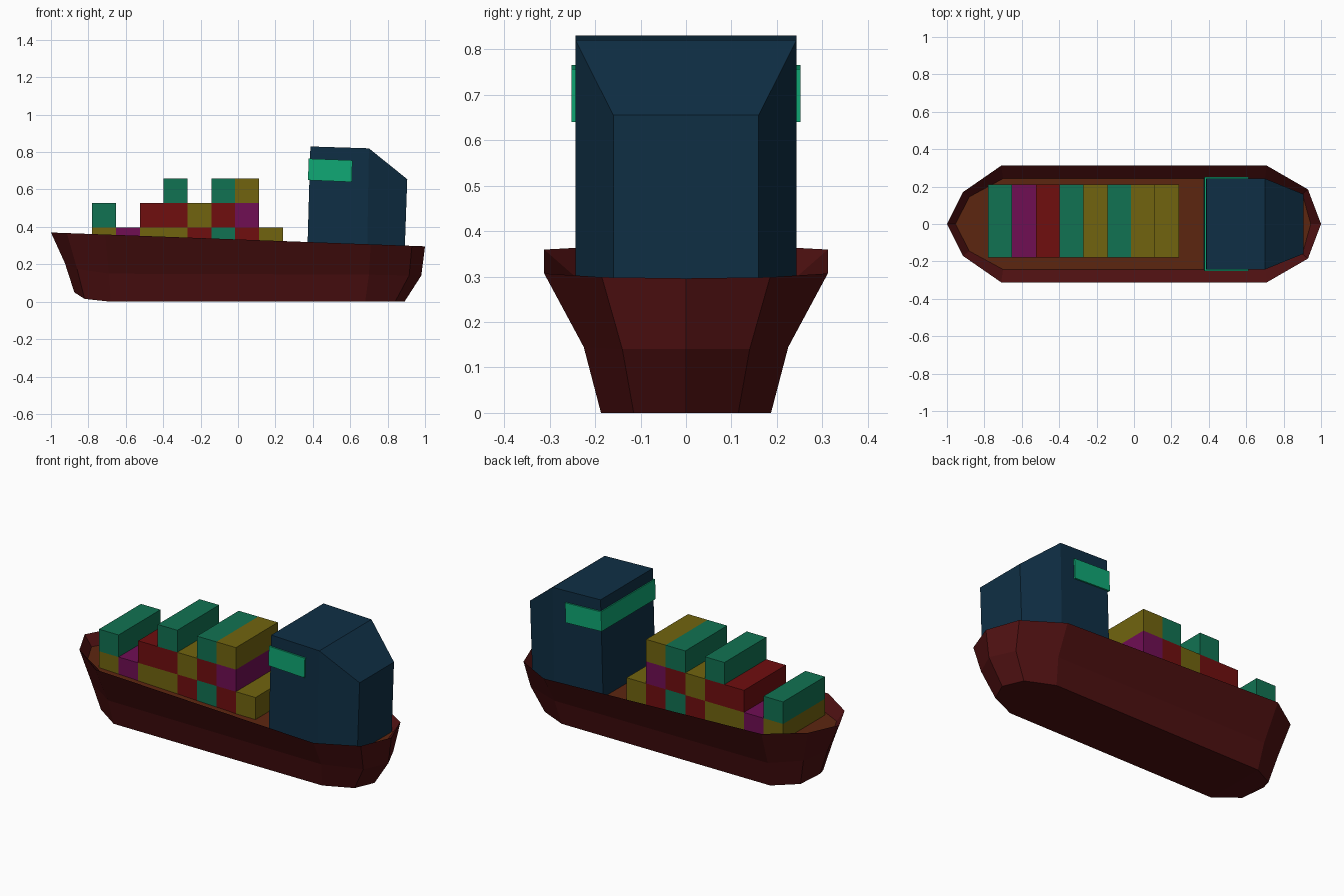
import bpy
import bmesh

if "Cube" in bpy.data.objects:
    bpy.data.objects.remove(bpy.data.objects["Cube"], do_unlink=True)


def material(name, *rgb):
    """Flat material from 0-255 display values, stored as linear."""
    lin = [((c / 255 + 0.055) / 1.055) ** 2.4 for c in rgb] + [1]
    mat = bpy.data.materials.new(name)
    mat.use_nodes = True
    mat.diffuse_color = lin
    bsdf = mat.node_tree.nodes["Principled BSDF"]
    bsdf.inputs["Base Color"].default_value = lin
    bsdf.inputs["Roughness"].default_value = 0.9
    return mat


hull_red = material("hull maroon", 78, 16, 17)
deck_brown = material("deck brown", 93, 38, 16)
house_blue = material("house navy", 15, 47, 69)
window_green = material("window green", 16, 168, 117)
paints = {
    "g": material("container green", 17, 114, 82),
    "r": material("container red", 112, 14, 15),
    "y": material("container yellow", 113, 100, 15),
    "m": material("container magenta", 112, 14, 84),
}


def finish(bm, name, mats):
    bmesh.ops.recalc_face_normals(bm, faces=bm.faces)
    mesh = bpy.data.meshes.new(name)
    bm.to_mesh(mesh)
    bm.free()
    for mat in mats:
        mesh.materials.append(mat)
    obj = bpy.data.objects.new(name, mesh)
    bpy.context.collection.objects.link(obj)
    return obj


def loft(name, levels, mats):
    """Join levels of half outlines (x, y, z), mirrored over y = 0.
    Both ends are capped; the last cap takes the last material."""
    bm = bmesh.new()
    rings = []
    for half in levels:
        left = [bm.verts.new(p) for p in half]
        right = [v if v.co.y == 0 else bm.verts.new((v.co.x, -v.co.y, v.co.z))
                 for v in left]
        rings.append((left, right))

    def face(verts, slot=0):
        verts = list(dict.fromkeys(verts))
        if len(verts) > 2:
            bm.faces.new(verts).material_index = slot

    n = len(levels[0])
    for (l0, r0), (l1, r1) in zip(rings, rings[1:]):
        for i in range(n - 1):
            face([l0[i], l0[i + 1], l1[i + 1], l1[i]])
            face([r0[i], r1[i], r1[i + 1], r0[i + 1]])
        for i in (0, n - 1):
            face([l0[i], l1[i], r1[i], r0[i]])
    for (left, right), slot in ((rings[0], 0), (rings[-1], len(mats) - 1)):
        for i in range(n - 1):
            face([left[i], right[i], right[i + 1], left[i + 1]], slot)
    return finish(bm, name, mats)


def box(name, low, high, mat):
    bm = bmesh.new()
    bmesh.ops.create_cube(bm, size=1)
    for v in bm.verts:
        v.co = [a if c < 0 else b for c, a, b in zip(v.co, low, high)]
    return finish(bm, name, [mat])


def sheer(outline, drop=0):
    """Lift a plan outline to the line of the rim, falling toward the stern."""
    return [(x, y, 0.333 - 0.037 * x - drop) for x, y in outline]


# Hull: keel, knuckle, rim, then the inner bulwark down to the deck
keel = [(-0.875, 0, 0.05), (-0.82, 0.105, 0.015), (-0.68, 0.187, 0),
        (0.68, 0.187, 0), (0.84, 0.115, 0), (0.89, 0, 0)]
knuckle = [(-0.925, 0, 0.205), (-0.86, 0.135, 0.175), (-0.69, 0.225, 0.15),
           (0.70, 0.225, 0.145), (0.915, 0.14, 0.14), (0.98, 0, 0.14)]
rim = sheer([(-1, 0), (-0.915, 0.17), (-0.71, 0.312),
             (0.71, 0.312), (0.93, 0.185), (1, 0)])
deck = sheer([(-0.955, 0), (-0.88, 0.145), (-0.70, 0.243),
              (0.70, 0.243), (0.90, 0.16), (0.945, 0)], drop=0.06)
loft("hull", [keel, knuckle, rim, deck], [hull_red, deck_brown])

# Deck house with a sloping, tapered back
loft("deck_house", [
    [(0.37, 0.243, 0.25), (0.69, 0.243, 0.24), (0.89, 0.16, 0.235)],
    [(0.387, 0.243, 0.83), (0.70, 0.243, 0.82), (0.905, 0.16, 0.655)],
], [house_blue])

# Wrap-around bridge window, tilted with the house
loft("bridge_window", [
    [(0.374, 0.252, 0.65), (0.608, 0.252, 0.64)],
    [(0.378, 0.252, 0.765), (0.612, 0.252, 0.756)],
], [window_green])

# Containers: one string per layer, one letter per slot from the bow
slot, height = 0.1275, 0.13
for layer, row in enumerate(["ymyyrgry", "g-rryrm-", "---g-gy-"]):
    for i, key in enumerate(row):
        if key in paints:
            x, z = -0.78 + i * slot, 0.268 + layer * height
            box(f"container_layer{layer + 1}_slot{i + 1}",
                (x, -0.18, z), (x + slot, 0.21, z + height), paints[key])
